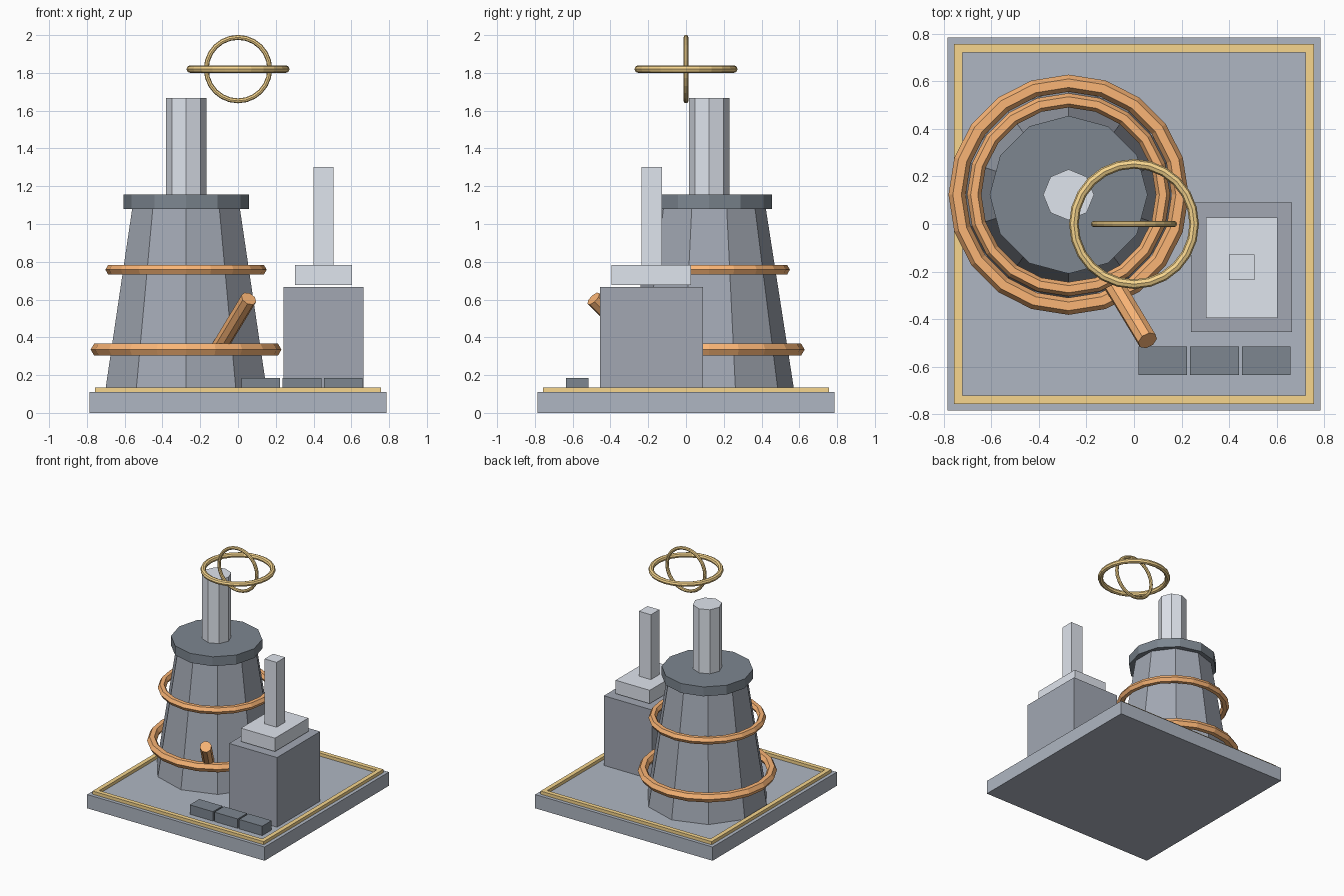
import bpy, bmesh, math
from mathutils import Vector, Matrix

if "Cube" in bpy.data.objects:
    bpy.data.objects.remove(bpy.data.objects["Cube"])


def material(name, color):
    m = bpy.data.materials.new(name)
    m.diffuse_color = color
    m.use_nodes = True
    m.node_tree.nodes["Principled BSDF"].inputs["Base Color"].default_value = m.diffuse_color
    return m


COPPER = material("copper", (0.95, 0.46, 0.18, 1))
GOLD = material("gold", (0.93, 0.67, 0.27, 1))
STONE = material("stone", (0.43, 0.47, 0.54, 1))
IRON = material("iron", (0.36, 0.39, 0.45, 1))
DARK = material("dark_iron", (0.205, 0.24, 0.28, 1))
STEEL = material("steel", (0.74, 0.78, 0.85, 1))


def finish(name, bm, mat=None):
    bmesh.ops.recalc_face_normals(bm, faces=bm.faces)
    me = bpy.data.meshes.new(name)
    bm.to_mesh(me)
    bm.free()
    ob = bpy.data.objects.new(name, me)
    bpy.context.collection.objects.link(ob)
    if mat:
        me.materials.append(mat)
    return ob


def box(name, x0, x1, y0, y1, z0, z1, mat=None):
    bm = bmesh.new()
    M = Matrix.Translation(((x0 + x1) / 2, (y0 + y1) / 2, (z0 + z1) / 2)) \
        @ Matrix.Diagonal((x1 - x0, y1 - y0, z1 - z0, 1))
    bmesh.ops.create_cube(bm, size=1, matrix=M)
    return finish(name, bm, mat)


def cone(name, a, b, r0, r1, sides, mat=None):
    """Capped cone from point a to point b, first corner towards +y when upright."""
    a, b = Vector(a), Vector(b)
    d = b - a
    rot = Vector((0, 0, 1)).rotation_difference(d).to_matrix().to_4x4()
    rot = rot @ Matrix.Rotation(math.pi / 2, 4, 'Z')
    bm = bmesh.new()
    loops = [[bm.verts.new(c + rot @ Vector((r * math.cos(i * math.tau / sides),
                                             r * math.sin(i * math.tau / sides), 0)))
              for i in range(sides)] for c, r in ((a, r0), (b, r1))]
    for i in range(sides):
        j = (i + 1) % sides
        bm.faces.new((loops[0][i], loops[0][j], loops[1][j], loops[1][i]))
    bm.faces.new(loops[0])
    bm.faces.new(loops[1])
    return finish(name, bm, mat)


def sweep(name, profile, sides, matrix, mat, phase=0.0):
    """Closed ring: (radius, height) profile carried round the local z axis."""
    bm = bmesh.new()
    rings = []
    for i in range(sides):
        t = phase + i * math.tau / sides
        rings.append([bm.verts.new(matrix @ Vector((r * math.cos(t), r * math.sin(t), z)))
                      for r, z in profile])
    n = len(profile)
    for i in range(sides):
        p, q = rings[i], rings[(i + 1) % sides]
        for k in range(n):
            bm.faces.new((p[k], q[k], q[(k + 1) % n], p[(k + 1) % n]))
    return finish(name, bm, mat)


def torus(name, center, major, minor, mat, sides=20, section=6, tilt=0.0):
    prof = [(major + minor * math.cos(k * math.tau / section),
             minor * math.sin(k * math.tau / section)) for k in range(section)]
    M = Matrix.Translation(center) @ Matrix.Rotation(tilt, 4, 'X')
    return sweep(name, prof, sides, M, mat)


# Base plate and inlaid square trim
box("base_plate", -0.785, 0.785, -0.785, 0.785, 0, 0.11, STONE)
s = math.sqrt(2)
sweep("base_trim", [(0.757 * s, 0.105), (0.757 * s, 0.135), (0.722 * s, 0.135), (0.722 * s, 0.105)],
      4, Matrix(), GOLD, math.pi / 4)

# Tapered furnace with cap and chimney
cx, cy = -0.275, 0.123
cone("furnace_body", (cx, cy, 0.11), (cx, cy, 1.08), 0.451, 0.30, 10, IRON)
cone("furnace_cap", (cx, cy, 1.08), (cx, cy, 1.155), 0.332, 0.332, 12, DARK)
cone("chimney", (cx, cy, 1.155), (cx, cy, 1.667), 0.107, 0.107, 8, STEEL)

# Copper hoops and slanted spout
torus("lower_hoop", (cx, cy, 0.335), 0.469, 0.036, COPPER)
torus("upper_hoop", (cx, cy, 0.758), 0.397, 0.03, COPPER)
cone("spout", (-0.103, -0.225, 0.34), (0.057, -0.49, 0.605), 0.043, 0.043, 8, COPPER)

# Side boiler: box, step and stack
box("boiler_box", 0.24, 0.664, -0.455, 0.09, 0.11, 0.667, IRON)
box("boiler_step", 0.302, 0.604, -0.395, 0.027, 0.676, 0.783, STEEL)
box("boiler_stack", 0.40, 0.506, -0.235, -0.128, 0.783, 1.302, STEEL)

# Row of ingots
for i in range(3):
    x = 0.018 + 0.218 * i
    box(f"ingot_{i + 1}", x, x + 0.205, -0.635, -0.515, 0.11, 0.185, DARK)

# Floating crossed rings
torus("halo_flat", (0, 0, 1.82), 0.253, 0.02, GOLD, 24, 8)
torus("halo_upright", (0, 0, 1.82), 0.168, 0.013, GOLD, 24, 8, math.pi / 2)
